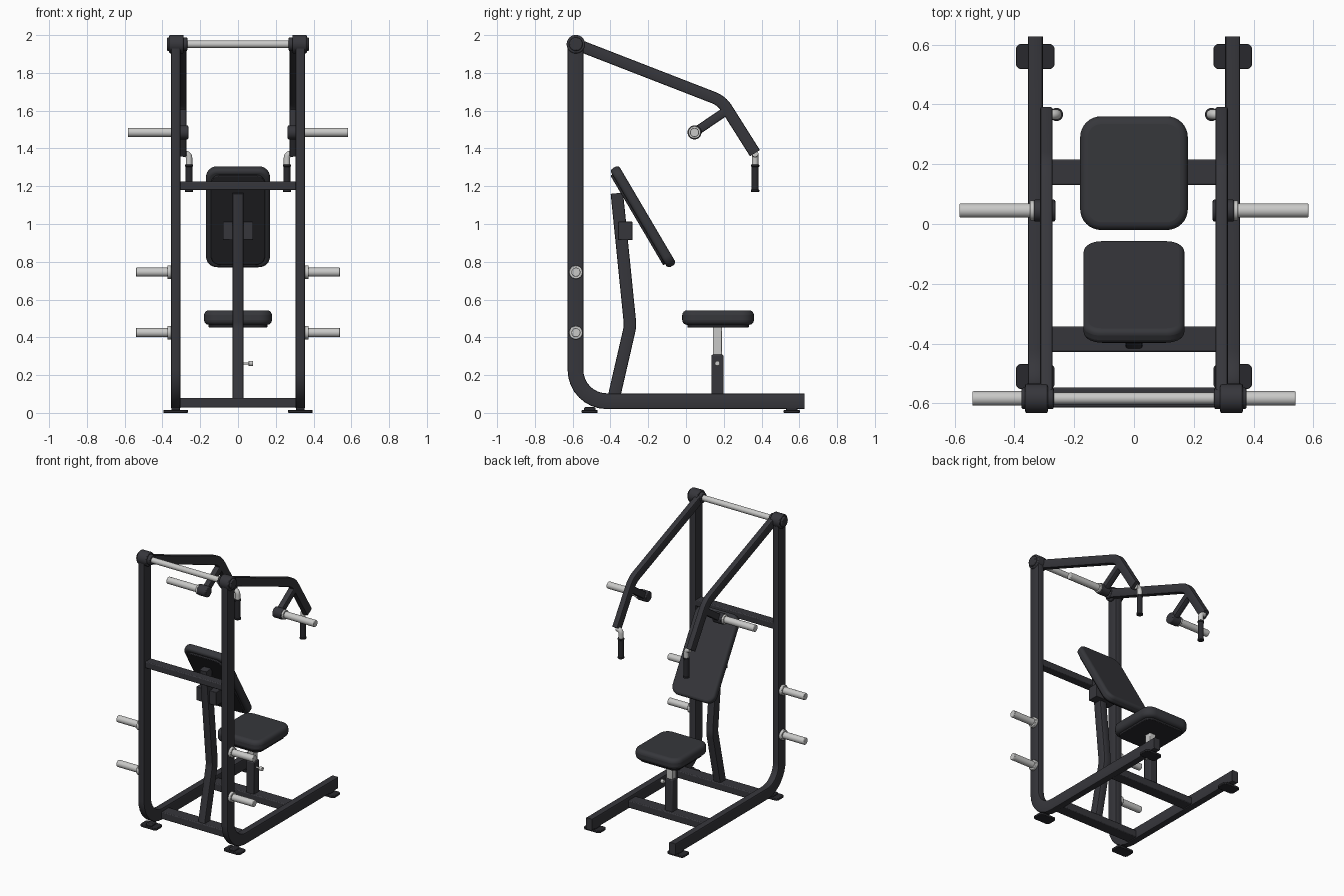
import bpy, bmesh, math
from mathutils import Vector, Matrix

if "Cube" in bpy.data.objects:
    bpy.data.objects.remove(bpy.data.objects["Cube"])


def material(name, rgb):
    m = bpy.data.materials.new(name)
    m.diffuse_color = (*rgb, 1)
    m.use_nodes = True
    m.node_tree.nodes["Principled BSDF"].inputs["Base Color"].default_value = m.diffuse_color
    return m


FRAME = material("charcoal_frame", (0.037, 0.037, 0.044))
PAD = material("dark_upholstery", (0.037, 0.038, 0.044))
BLACK = material("black_rubber", (0.022, 0.022, 0.026))
STEEL = material("brushed_steel", (0.58, 0.58, 0.57))


def finish(name, bm, mat, bevel=0, segments=2):
    bmesh.ops.recalc_face_normals(bm, faces=bm.faces)
    me = bpy.data.meshes.new(name)
    bm.to_mesh(me)
    bm.free()
    me.materials.append(mat)
    ob = bpy.data.objects.new(name, me)
    bpy.context.collection.objects.link(ob)
    if bevel:
        b = ob.modifiers.new("bevel", 'BEVEL')
        b.width, b.segments, b.limit_method = bevel, segments, 'ANGLE'
        b.angle_limit = math.radians(40)
    bpy.ops.object.select_all(action='DESELECT')
    ob.select_set(True)
    bpy.context.view_layer.objects.active = ob
    bpy.ops.object.shade_smooth_by_angle(angle=math.radians(35))
    return ob


def rounded_rect(w, h, r, n):
    """Outline points of a rounded rectangle."""
    pts = []
    for i, (sx, sy) in enumerate([(1, 1), (-1, 1), (-1, -1), (1, -1)]):
        for k in range(n + 1):
            a = math.pi / 2 * (i + k / n)
            pts.append((sx * (w / 2 - r) + r * math.cos(a), sy * (h / 2 - r) + r * math.sin(a)))
    return pts


def fillet(path, radius, n=8):
    """Round the inner corners of a path."""
    p = [Vector(v) for v in path]
    out = [p[0]]
    for a, b, c in zip(p, p[1:], p[2:]):
        u, v = (a - b).normalized(), (c - b).normalized()
        half = u.angle(v) / 2
        t = radius / math.tan(half)
        centre = b + (u + v).normalized() * radius / math.sin(half)
        s, e = b + u * t - centre, b + v * t - centre
        total = s.angle(e)
        for k in range(n + 1):
            f = k / n
            out.append(centre + (s * math.sin((1 - f) * total) + e * math.sin(f * total)) / math.sin(total))
    return out + [p[-1]]


def sweep(name, path, profile, side, mat):
    """Sweep a profile along a planar path; side is the plane's normal."""
    bm, rings, side = bmesh.new(), [], Vector(side)
    for i, p in enumerate(path):
        d0 = (p - path[i - 1]).normalized() if i else None
        d1 = (path[i + 1] - p).normalized() if i < len(path) - 1 else None
        d = ((d0 or d1) + (d1 or d0)).normalized()
        up = d.cross(side)
        stretch = 1 / d.dot(d1 or d0)
        rings.append([bm.verts.new(p + side * x + up * y * stretch) for x, y in profile])
    for a, b in zip(rings, rings[1:]):
        for k in range(len(a)):
            j = (k + 1) % len(a)
            bm.faces.new((a[k], a[j], b[j], b[k]))
    bm.faces.new(rings[0])
    bm.faces.new(rings[-1])
    return finish(name, bm, mat)


def tube(name, x, yz, w, h, radius, mat=FRAME):
    path = [Vector((x, y, z)) for y, z in yz]
    if radius:
        path = fillet(path, radius)
    return sweep(name, path, rounded_rect(w, h, 0.008, 2), (1, 0, 0), mat)


def rod(name, a, b, r, mat, bevel=0.003, sides=32):
    a, b = Vector(a), Vector(b)
    bm = bmesh.new()
    m = Matrix.Translation((a + b) / 2) @ (b - a).to_track_quat('Z', 'Y').to_matrix().to_4x4()
    bmesh.ops.create_cone(bm, cap_ends=True, segments=sides, radius1=r, radius2=r,
                          depth=(b - a).length, matrix=m)
    return finish(name, bm, mat, bevel)


def box(name, lo, hi, mat=FRAME, bevel=0.006):
    lo, hi = Vector(lo), Vector(hi)
    bm = bmesh.new()
    bmesh.ops.create_cube(bm, size=1, matrix=Matrix.Translation((lo + hi) / 2)
                          @ Matrix.Diagonal((*(hi - lo), 1)))
    return finish(name, bm, mat, bevel)


def slab(name, w, h, r, z0, z1, matrix, mat, bevel, segments=4):
    """Rounded-corner plate or cushion."""
    bm = bmesh.new()
    f = bm.faces.new([bm.verts.new((x, y, z0)) for x, y in rounded_rect(w, h, r, 8)])
    ext = bmesh.ops.extrude_face_region(bm, geom=[f])
    bmesh.ops.translate(bm, vec=(0, 0, z1 - z0),
                        verts=[v for v in ext["geom"] if isinstance(v, bmesh.types.BMVert)])
    bm.transform(matrix)
    return finish(name, bm, mat, bevel, segments)


for s, tag in ((-1, "left"), (1, "right")):
    # Upright bent into the floor rail, with feet
    tube(f"{tag}_frame", s * 0.33, [(-0.585, 1.95), (-0.585, 0.062), (0.627, 0.062)], 0.05, 0.083, 0.165)
    for y, end in ((-0.51, "back"), (0.56, "front")):
        slab(f"{tag}_{end}_foot", 0.13, 0.085, 0.02, 0, 0.015,
             Matrix.Translation((s * 0.33, y, 0)), BLACK, 0.003, 2)
        box(f"{tag}_{end}_foot_stem", (s * 0.33 - 0.022, y - 0.03, 0.01), (s * 0.33 + 0.022, y + 0.03, 0.03), BLACK)

    # Pivot hub
    rod(f"{tag}_pivot_hub", (s * 0.288, -0.583, 1.952), (s * 0.364, -0.583, 1.952), 0.049, FRAME, 0.006)
    rod(f"{tag}_pivot_cap", (s * 0.268, -0.583, 1.952), (s * 0.376, -0.583, 1.952), 0.036, FRAME, 0.006)

    # Press arm with branch, plate peg and handle
    tube(f"{tag}_press_arm", s * 0.293, [(-0.583, 1.952), (0.19, 1.652), (0.365, 1.375)], 0.042, 0.062, 0.14)
    tube(f"{tag}_arm_branch", s * 0.293, [(0.225, 1.607), (0.045, 1.485)], 0.042, 0.047, 0)
    rod(f"{tag}_arm_hub", (s * 0.263, 0.045, 1.485), (s * 0.335, 0.045, 1.485), 0.037, FRAME, 0.006)
    rod(f"{tag}_arm_peg_flange", (s * 0.33, 0.045, 1.485), (s * 0.348, 0.045, 1.485), 0.033, STEEL)
    rod(f"{tag}_arm_peg", (s * 0.34, 0.045, 1.485), (s * 0.583, 0.045, 1.485), 0.024, STEEL)
    hook = fillet([(s * 0.29, 0.366, 1.372), (s * 0.259, 0.366, 1.372), (s * 0.259, 0.366, 1.30)], 0.022)
    ring = [(0.017 * math.cos(k * math.pi / 10), 0.017 * math.sin(k * math.pi / 10)) for k in range(20)]
    sweep(f"{tag}_handle_hook", hook, ring, (0, 1, 0), STEEL)
    rod(f"{tag}_grip", (s * 0.259, 0.366, 1.172), (s * 0.259, 0.366, 1.315), 0.019, BLACK)
    for z in (1.170, 1.303):
        rod(f"{tag}_grip_collar", (s * 0.259, 0.366, z), (s * 0.259, 0.366, z + 0.012), 0.022, BLACK)

    # Storage pegs on the upright
    for z, level in ((0.425, "lower"), (0.745, "upper")):
        rod(f"{tag}_{level}_peg_flange", (s * 0.35, -0.583, z), (s * 0.374, -0.583, z), 0.036, STEEL)
        rod(f"{tag}_{level}_peg", (s * 0.36, -0.583, z), (s * 0.54, -0.583, z), 0.024, STEEL)

# Cross members
rod("top_shaft", (-0.28, -0.583, 1.952), (0.28, -0.583, 1.952), 0.02, STEEL)
box("upper_crossbar", (-0.32, -0.613, 1.18), (0.32, -0.547, 1.226))
box("rear_floor_crossbar", (-0.32, -0.428, 0.028), (0.32, -0.342, 0.08))
box("front_floor_crossbar", (-0.32, 0.13, 0.028), (0.32, 0.216, 0.08))

# Backrest column, bracket, plate and cushion
tube("backrest_column", 0, [(-0.387, 0.06), (-0.295, 0.46), (-0.366, 1.163)], 0.056, 0.066, 0.15)
box("backrest_bracket", (-0.08, -0.36, 0.915), (0.08, -0.283, 1.012), FRAME, 0.003)
lean = Matrix.Translation((-0.0, -0.231, 1.036)) @ Matrix.Rotation(math.radians(120.5), 4, 'X')
lean = lean @ Matrix.Rotation(math.pi, 4, 'X')
slab("backrest_plate", 0.285, 0.55, 0.05, -0.034, 0.0, lean, BLACK, 0.004, 2)
slab("backrest_cushion", 0.338, 0.605, 0.06, -0.022, 0.031, lean, PAD, 0.018)

# Seat with telescoping post and pin
box("seat_post_sleeve", (-0.03, 0.135, 0.06), (0.03, 0.198, 0.308))
box("seat_post", (-0.024, 0.142, 0.29), (0.024, 0.19, 0.46), STEEL, 0.004)
seat = Matrix.Translation((0, 0.17, 0))
slab("seat_plate", 0.31, 0.325, 0.05, 0.452, 0.48, seat, BLACK, 0.004, 2)
slab("seat_cushion", 0.36, 0.38, 0.07, 0.466, 0.543, seat, PAD, 0.026)
rod("pin_shaft", (0.02, 0.166, 0.262), (0.06, 0.166, 0.262), 0.006, STEEL, 0)
rod("pin_knob", (0.056, 0.166, 0.262), (0.08, 0.166, 0.262), 0.014, STEEL)
